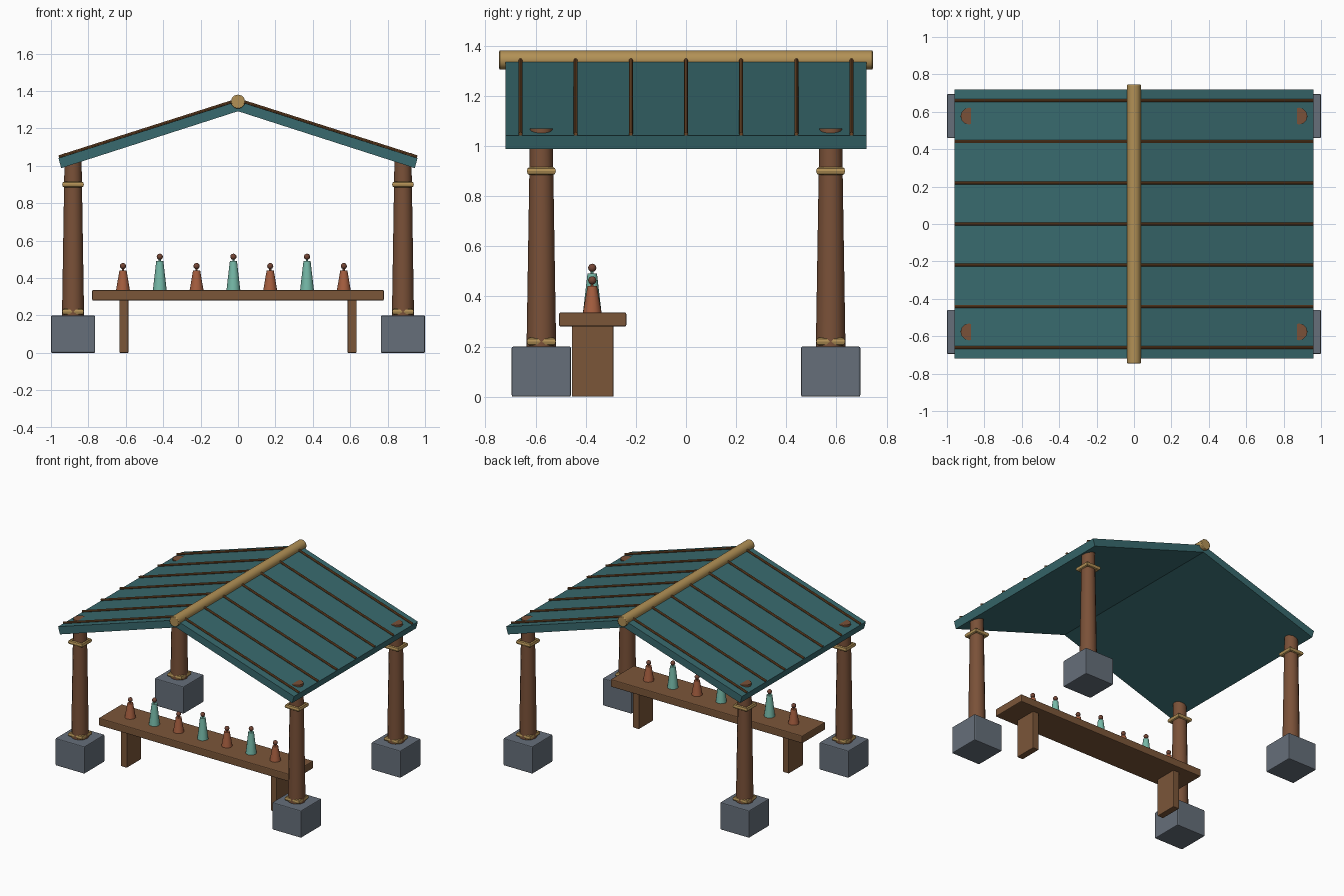
import bpy, bmesh, math
from mathutils import Vector

if "Cube" in bpy.data.objects:
    bpy.data.objects.remove(bpy.data.objects["Cube"])


def srgb(r, g, b):
    lin = [((c / 255 + 0.055) / 1.055) ** 2.4 for c in (r, g, b)]
    return (*lin, 1.0)


def material(name, rgb):
    m = bpy.data.materials.new(name)
    m.diffuse_color = srgb(*rgb)
    m.use_nodes = True
    m.node_tree.nodes["Principled BSDF"].inputs["Base Color"].default_value = m.diffuse_color
    return m


TEAL = material("roof teal", (56, 106, 110))
STONE = material("slate stone", (102, 111, 122))
TIMBER = material("post brown", (122, 81, 56))
PLANK = material("bench brown", (123, 86, 57))
BATTEN = material("batten brown", (122, 80, 44))
ROPE = material("straw gold", (178, 145, 86))
MINT = material("mint", (117, 184, 167))
CLAY = material("terracotta", (165, 94, 63))
HEAD = material("dark clay", (116, 70, 54))


def finish(name, mat, smooth=False, bevel=0.0):
    ob = bpy.context.object
    ob.name = name
    ob.data.materials.append(mat)
    if bevel:
        mod = ob.modifiers.new("soft edges", "BEVEL")
        mod.width = bevel
        mod.segments = 2
    if smooth:
        bpy.ops.object.shade_smooth_by_angle(angle=math.radians(40))
    return ob


def box(name, mat, centre, size, bevel=0.006):
    bpy.ops.mesh.primitive_cube_add(size=1, location=centre)
    bpy.context.object.scale = size
    bpy.ops.object.transform_apply(location=False, rotation=False, scale=True)
    return finish(name, mat, bevel=bevel)


def taper(name, mat, x, y, z0, z1, r0, r1, sides=12):
    bpy.ops.mesh.primitive_cone_add(vertices=sides, radius1=r0, radius2=r1, depth=z1 - z0,
                                    location=(x, y, (z0 + z1) / 2))
    return finish(name, mat, smooth=True)


def rod(name, mat, a, b, radius, sides, bevel=0.0):
    a, b = Vector(a), Vector(b)
    d = b - a
    bpy.ops.mesh.primitive_cylinder_add(vertices=sides, radius=radius, depth=d.length,
                                        location=(a + b) / 2,
                                        rotation=d.to_track_quat("Z", "Y").to_euler())
    return finish(name, mat, smooth=True, bevel=bevel)


def square_collar(name, x, y, z, half):
    # Four-sided ring with its flats facing the axes
    bpy.ops.mesh.primitive_torus_add(major_segments=4, minor_segments=8, minor_radius=0.016,
                                     major_radius=half * math.sqrt(2) - 0.016,
                                     location=(x, y, z), rotation=(0, 0, math.pi / 4))
    finish(name, ROPE)


# Corner posts on stone footings, with two straw collars each
for sx in (-1, 1):
    for sy in (-1, 1):
        x, y = sx * 0.882, sy * 0.577
        box("footing", STONE, (x, y, 0.1), (0.236, 0.236, 0.2))
        taper("post", TIMBER, x, y, 0.2, 1.069, 0.059, 0.045)
        square_collar("lower_collar", x, y, 0.22, 0.058)
        square_collar("upper_collar", x, y, 0.9, 0.058)

# Gabled roof, extruded from its end profile
half = [(0, 1.346), (0.96, 1.041), (0.945, 0.988), (0, 1.292)]
profile = half + [(-x, z) for x, z in half[2:0:-1]]
bm = bmesh.new()
front = [bm.verts.new((x, -0.72, z)) for x, z in profile]
back = [bm.verts.new((x, 0.72, z)) for x, z in profile]
for s in range(2):      # each gable end is two mirrored quads
    i = (0, 1, 2, 3) if s == 0 else (0, 3, 4, 5)
    bm.faces.new([front[k] for k in i])
    bm.faces.new([back[k] for k in reversed(i)])
n = len(profile)
for k in range(n):
    j = (k + 1) % n
    bm.faces.new((front[k], back[k], back[j], front[j]))
bmesh.ops.recalc_face_normals(bm, faces=bm.faces)
mesh = bpy.data.meshes.new("roof")
bm.to_mesh(mesh)
bm.free()
roof = bpy.data.objects.new("roof", mesh)
mesh.materials.append(TEAL)
bpy.context.collection.objects.link(roof)

# Ridge pole and roof battens
rod("ridge_pole", ROPE, (0, -0.745, 1.343), (0, 0.745, 1.343), 0.038, 12, bevel=0.004)
for i in range(7):
    y = -0.66 + 0.22 * i
    for sx in (-1, 1):
        rod("batten", BATTEN, (sx * 0.01, y, 1.350), (sx * 0.958, y, 1.048), 0.008, 8)

# Bench
box("bench_top", PLANK, (0, -0.372, 0.308), (1.56, 0.268, 0.056))
for sx in (-1, 1):
    box("bench_leg", PLANK, (sx * 0.61, -0.372, 0.141), (0.048, 0.166, 0.282), bevel=0.004)

# Row of small figures, alternating short and tall
for i in range(7):
    x, y = -0.615 + 0.1968 * i, -0.374
    top, mat = (0.491, MINT) if i % 2 else (0.441, CLAY)
    taper("figure_body", mat, x, y, 0.335, top, 0.037, 0.019, 12)
    bpy.ops.mesh.primitive_uv_sphere_add(segments=12, ring_count=8, radius=0.0165,
                                         location=(x, y, top + 0.023))
    finish("figure_head", HEAD, smooth=True)
    rod("figure_neck", mat, (x, y, top - 0.005), (x, y, top + 0.01), 0.006, 8)
